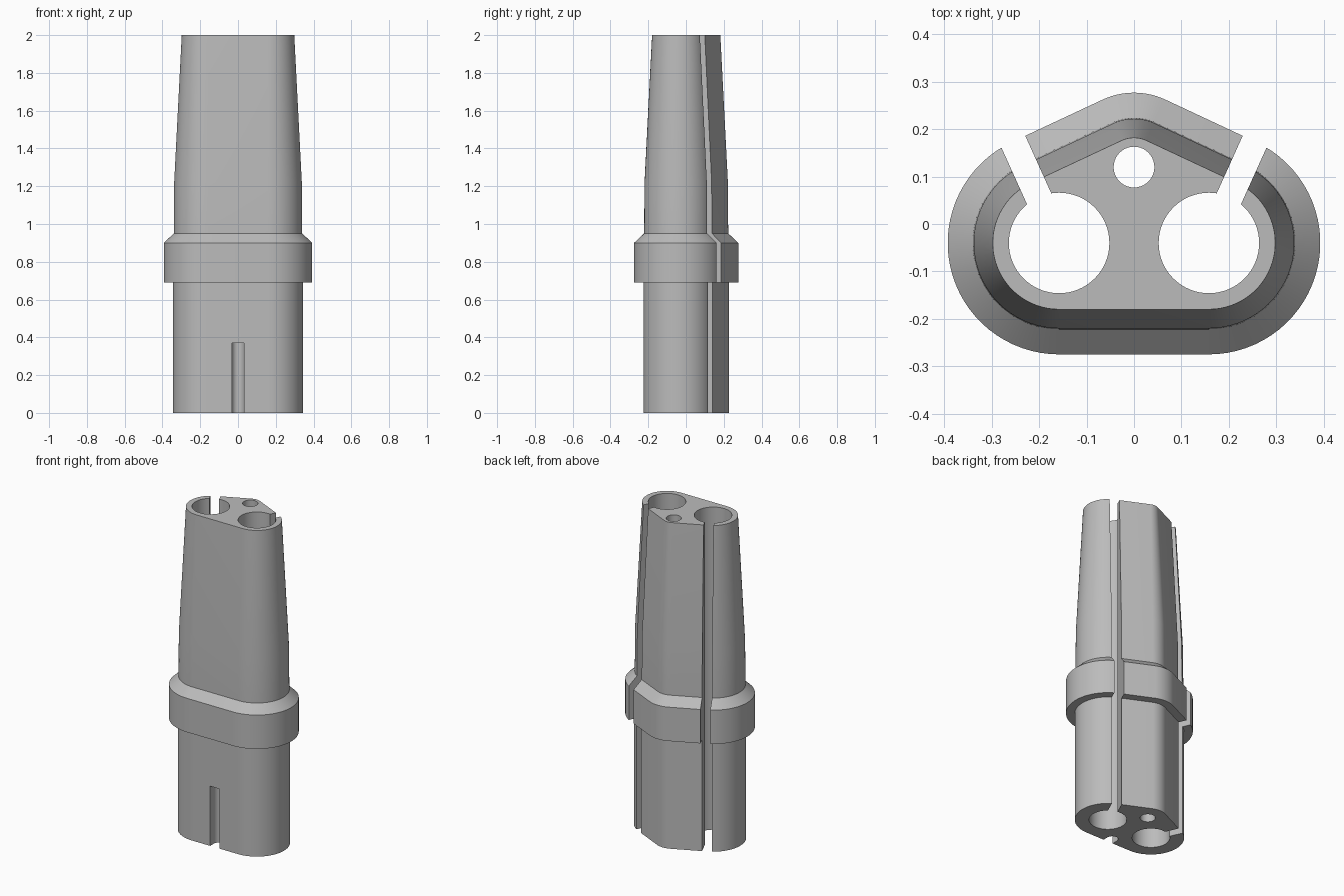
import bpy, bmesh, math
from mathutils import Vector

cube = bpy.data.objects.get("Cube")
if cube:
    bpy.data.objects.remove(cube)

SIDE_X, SIDE_Y = 0.158, -0.04      # centres of the large bores
APEX_Y = 0.12                      # centre of the small bore
APEX_LESS = 0.078                  # rear corner radius is smaller by this much
FLANK = math.radians(24.3)         # tilt of the rear flanks and slots

grey = bpy.data.materials.new("light grey")
grey.use_nodes = True
colour = (0.5, 0.5, 0.5, 1)
grey.diffuse_color = colour
grey.node_tree.nodes["Principled BSDF"].inputs["Base Color"].default_value = colour


def arc(cx, cy, r, start, end, n):
    steps = [start + (end - start) * i / n for i in range(n + 1)]
    return [(cx + r * math.cos(a), cy + r * math.sin(a)) for a in steps]


def outline(r):
    """Rounded triangle-like section: two wide ends and a rear corner."""
    q = math.pi / 2
    pts = arc(SIDE_X, SIDE_Y, r, -q, q - FLANK, 32)
    pts += arc(0, APEX_Y, r - APEX_LESS, q - FLANK, q + FLANK, 14)
    return pts + arc(-SIDE_X, SIDE_Y, r, q + FLANK, 3 * q, 32)


def loft(name, sections):
    """Solid through (outline points, height) sections."""
    bm = bmesh.new()
    rings = [[bm.verts.new((x, y, z)) for x, y in pts] for pts, z in sections]
    for low, high in zip(rings, rings[1:]):
        for i in range(len(low)):
            j = (i + 1) % len(low)
            bm.faces.new((low[i], low[j], high[j], high[i]))
    bm.faces.new(rings[0][::-1])
    bm.faces.new(rings[-1])
    bmesh.ops.recalc_face_normals(bm, faces=bm.faces)
    mesh = bpy.data.meshes.new(name)
    bm.to_mesh(mesh)
    bm.free()
    obj = bpy.data.objects.new(name, mesh)
    bpy.context.collection.objects.link(obj)
    return obj


def prism(name, pts, low=-0.1, high=2.1):
    return loft(name, [(pts, low), (pts, high)])


def circle(cx, cy, r, n=64):
    return arc(cx, cy, r, 0, math.tau, n)[:-1]


# Body with collar and tapered upper half
levels = [(0.186, 0), (0.186, 0.69), (0.235, 0.69), (0.235, 0.9),
          (0.182, 0.95), (0.18, 1.22), (0.14, 2)]
body = loft("plug_body", [(outline(r), z) for r, z in levels])
body.data.materials.append(grey)

# Bores and the slots that open the large bores to the rear flanks
cutters = [prism("small_bore", circle(0, APEX_Y, 0.043, 40))]
for side in (1, -1):
    centre = Vector((side * SIDE_X, SIDE_Y))
    out = Vector((side * math.sin(FLANK), math.cos(FLANK)))
    across = Vector((out.y, -out.x)) * 0.028
    cutters.append(prism("large_bore", circle(*centre, 0.106)))
    near, far = centre + out * 0.03, centre + out * 0.4
    cutters.append(prism("slot", [near - across, near + across, far + across, far - across]))

# Round-bottomed key groove low on the front
groove = arc(0, -0.19, 0.033, 0, math.pi, 16) + [(-0.033, -0.3), (0.033, -0.3)]
cutters.append(prism("key_groove", groove, -0.1, 0.37))

bpy.ops.object.select_all(action="DESELECT")
body.select_set(True)
bpy.context.view_layer.objects.active = body
for cutter in cutters:
    cutter.hide_render = True
    mod = body.modifiers.new("cut", "BOOLEAN")
    mod.operation = "DIFFERENCE"
    mod.solver = "EXACT"
    mod.object = cutter
    bpy.ops.object.modifier_apply(modifier=mod.name)
    bpy.data.objects.remove(cutter)

bpy.ops.object.shade_smooth_by_angle(angle=math.radians(25))
